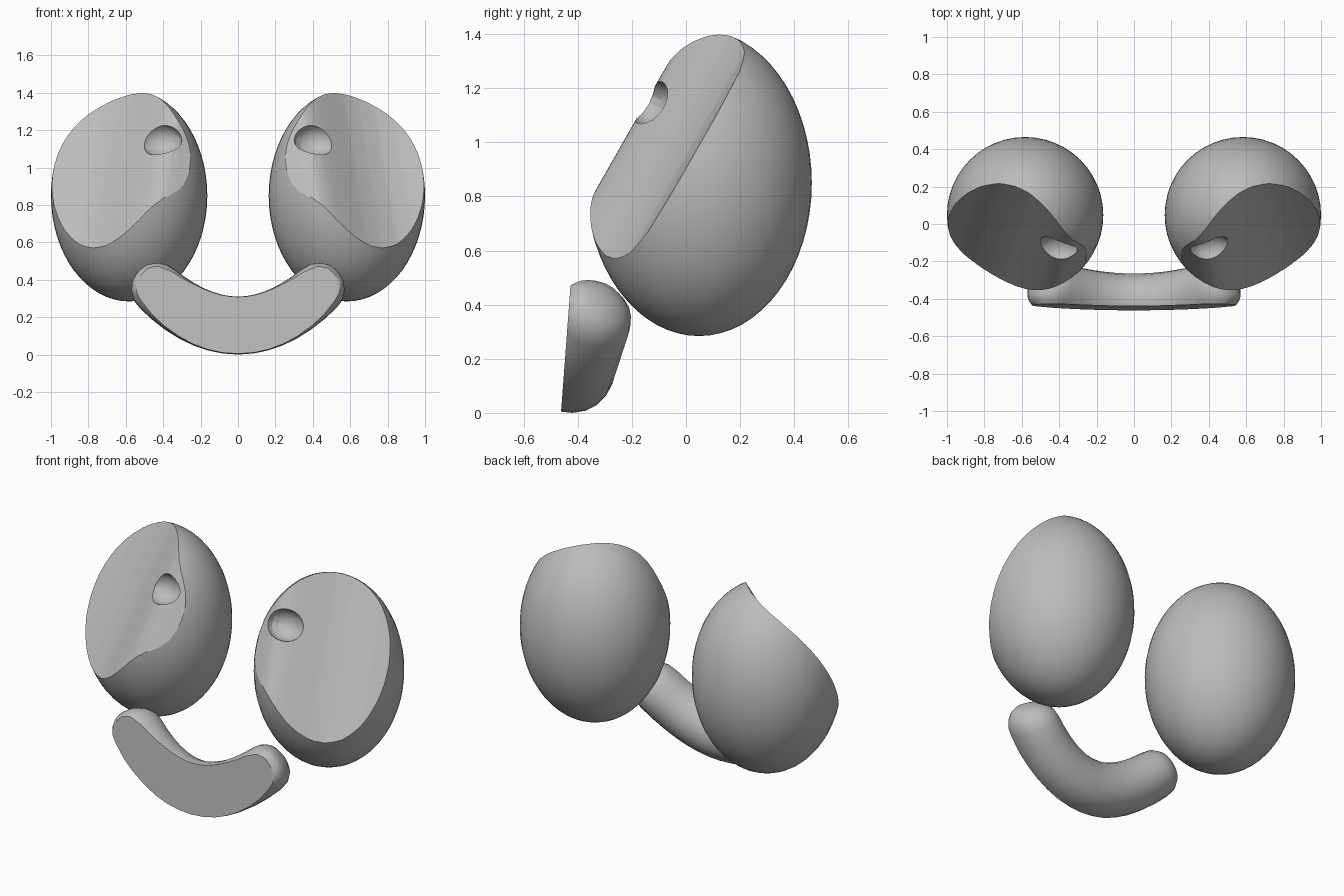
import bpy, bmesh, math
from mathutils import Vector, Matrix

old = bpy.data.objects.get("Cube")
if old:
    bpy.data.objects.remove(old)

grey = bpy.data.materials.new("plain_grey")
grey.use_nodes = True
grey.diffuse_color = (0.5, 0.5, 0.5, 1)
grey.node_tree.nodes["Principled BSDF"].inputs["Base Color"].default_value = (0.5, 0.5, 0.5, 1)


def make(name, bm):
    bmesh.ops.recalc_face_normals(bm, faces=bm.faces[:])
    mesh = bpy.data.meshes.new(name)
    bm.to_mesh(mesh)
    bm.free()
    obj = bpy.data.objects.new(name, mesh)
    mesh.materials.append(grey)
    bpy.context.collection.objects.link(obj)
    return obj


def smooth(obj, degrees):
    bpy.ops.object.select_all(action='DESELECT')
    obj.select_set(True)
    bpy.context.view_layer.objects.active = obj
    bpy.ops.object.shade_smooth_by_angle(angle=math.radians(degrees))


def ellipsoid(name, centre, radii, tilt=0.0, segs=48, rings=32):
    bm = bmesh.new()
    bmesh.ops.create_uvsphere(bm, u_segments=segs, v_segments=rings, radius=1)
    bm.transform(Matrix.Translation(centre) @ Matrix.Rotation(tilt, 4, 'X')
                 @ Matrix.Diagonal((*radii, 1)))
    return make(name, bm)


def subtract(obj, cutters):
    for c in cutters:
        c.hide_render = True
        m = obj.modifiers.new("cut", 'BOOLEAN')
        m.operation, m.solver, m.object = 'DIFFERENCE', 'EXACT', c
    dg = bpy.context.evaluated_depsgraph_get()
    mesh = bpy.data.meshes.new_from_object(obj.evaluated_get(dg))
    obj.modifiers.clear()
    obj.data = mesh
    for c in cutters:
        bpy.data.objects.remove(c)


# Curved profile of the sloping cut: distance from centre line, depth
LEAN, INWARD = 0.57, 0.18
PROFILE = [(0.1, -0.7), (0.22, -0.745), (0.28, -0.768), (0.33, -0.79), (0.37, -0.803),
           (0.41, -0.802), (0.45, -0.785), (0.49, -0.755), (0.53, -0.72), (0.58, -0.675),
           (0.63, -0.63), (0.7, -0.582), (0.78, -0.543), (0.87, -0.522), (0.97, -0.515),
           (1.3, -0.51)]


def slope_cutter(side):
    outline = PROFILE + [(1.3, -4), (0.1, -4)]
    bm = bmesh.new()
    face = bm.faces.new([bm.verts.new((side * (x + INWARD), p, 0)) for x, p in outline])
    ext = bmesh.ops.extrude_face_region(bm, geom=[face])
    bmesh.ops.translate(bm, vec=(-2 * side * INWARD, 2 * LEAN, 2),
                        verts=[g for g in ext["geom"] if isinstance(g, bmesh.types.BMVert)])
    return make("slope_cutter", bm)


# Eyes: tall ellipsoids with a sloping cut and a small crater
for side, label in ((1, "left"), (-1, "right")):
    eye = ellipsoid(label + "_eye", (side * 0.582, 0.048, 0.85), (0.418, 0.417, 0.566))
    crater = ellipsoid("crater_cutter", (side * 0.415, -0.135, 1.147), (0.115, 0.085, 0.09),
                       math.atan(-LEAN), 16, 10)
    subtract(eye, [slope_cutter(side), crater])
    smooth(eye, 20)


# Mouth: bent round-ended tube
def centre_at(x):
    t = (x / 0.43) ** 2
    return Vector((x, -0.42 + 0.08 * t, 0.155 + 0.195 * t)), 0.155 - 0.015 * t


STEPS, SIDES = 14, 20
stations = []
for i in range(STEPS + 1):
    x = -0.43 + 0.86 * i / STEPS
    c, r = centre_at(x)
    tangent = (centre_at(x + 0.01)[0] - centre_at(x - 0.01)[0]).normalized()
    stations.append((c, tangent, r))
# Rounded caps, leaning forward so the flat front stays wide
caps = []
for c, t, r in (stations[0], stations[-1]):
    sign = -1 if c.x < 0 else 1
    caps.append([(c + sign * t * r * math.sin(a) - Vector((0, 0.4 * r * (1 - math.cos(a)), 0)),
                  t, r * math.cos(a))
                 for a in (math.radians(d) for d in (20, 40, 60, 78))])
stations = caps[0][::-1] + stations + caps[1]

bm = bmesh.new()
loops = []
for c, t, r in stations:
    u = t.cross(Vector((0, 1, 0))).normalized()
    v = t.cross(u)
    ring = []
    for k in range(SIDES):
        a = 2 * math.pi * k / SIDES
        across, depth = math.cos(a), math.sin(a)
        if depth > 0:  # fuller front half
            across = math.copysign(abs(across) ** 0.7, across)
        ring.append(bm.verts.new(c + r * (u * across + v * depth)))
    loops.append(ring)
for a, b in zip(loops, loops[1:]):
    for k in range(SIDES):
        n = (k + 1) % SIDES
        bm.faces.new((a[k], a[n], b[n], b[k]))
bm.faces.new(loops[0])
bm.faces.new(loops[-1])

# Flat front of the mouth
bmesh.ops.bisect_plane(bm, geom=bm.verts[:] + bm.edges[:] + bm.faces[:],
                       plane_co=(0, -0.462, 0), plane_no=(0, -1, 0.075),
                       clear_outer=True)
bmesh.ops.holes_fill(bm, edges=[e for e in bm.edges if e.is_boundary], sides=0)
smooth(make("mouth", bm), 35)
